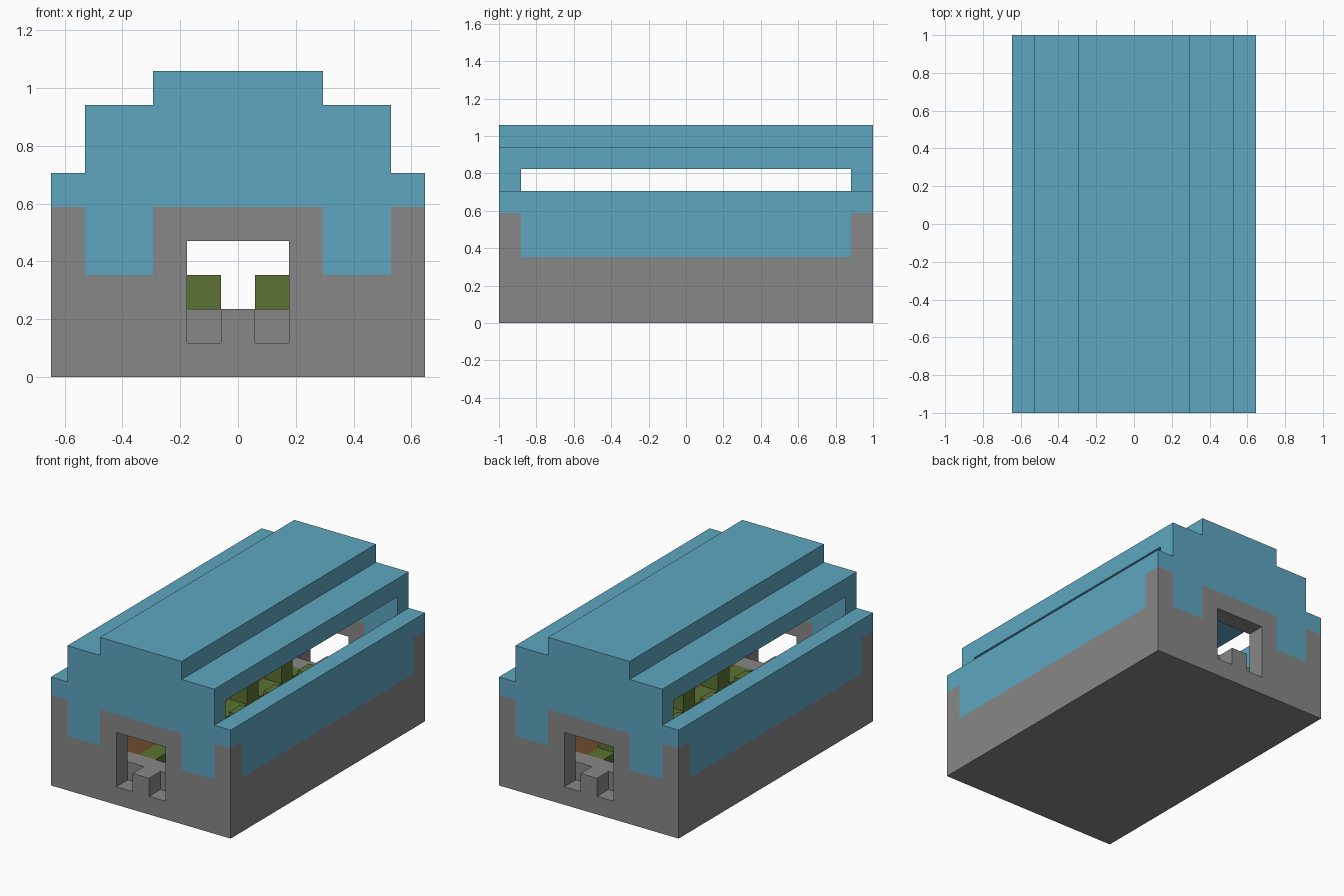
import bpy
import bmesh

U = 2 / 17  # size of one building block

cube = bpy.data.objects.get("Cube")
if cube:
    bpy.data.objects.remove(cube, do_unlink=True)


def material(name, rgb):
    mat = bpy.data.materials.new(name)
    mat.use_nodes = True
    color = (*rgb, 1)
    mat.diffuse_color = color
    bsdf = mat.node_tree.nodes["Principled BSDF"]
    bsdf.inputs["Base Color"].default_value = color
    bsdf.inputs["Roughness"].default_value = 0.9
    return mat


BLUE = material("sky_blue", (0.112, 0.381, 0.527))
GRAY = material("stone_gray", (0.24, 0.245, 0.24))
GREEN = material("olive_green", (0.107, 0.17, 0.033))
BROWN = material("earth_brown", (0.16, 0.075, 0.028))


def prism(name, outline, y0, y1, mat, both_ends=False):
    """Extrude a right-half outline along y and mirror it across the centre."""
    bm = bmesh.new()
    rings = [[bm.verts.new((x * U, y * U, z * U)) for x, z in outline] for y in (y0, y1)]
    front, back = rings
    bm.faces.new(front)
    bm.faces.new(back[::-1])
    n = len(outline)
    for i in range(n):
        j = (i + 1) % n
        if outline[i][0] == 0 and outline[j][0] == 0:
            continue  # leave the centre seam open
        bm.faces.new((front[i], back[i], back[j], front[j]))
    bmesh.ops.recalc_face_normals(bm, faces=bm.faces)
    mesh = bpy.data.meshes.new(name)
    bm.to_mesh(mesh)
    bm.free()
    mesh.materials.append(mat)
    obj = bpy.data.objects.new(name, mesh)
    bpy.context.collection.objects.link(obj)
    mirror = obj.modifiers.new("Mirror", "MIRROR")
    mirror.use_axis = (True, both_ends, False)
    return obj


def rect(x0, x1, z0, z1):
    return [(x0, z0), (x1, z0), (x1, z1), (x0, z1)]


# End walls: stone with a doorway and centre step, interlocked with blue gables
prism("end_wall_stone",
      [(0, 0), (5.5, 0), (5.5, 5), (4.5, 5), (4.5, 3), (2.5, 3), (2.5, 5), (0, 5),
       (0, 4), (1.5, 4), (1.5, 1), (0.5, 1), (0.5, 2), (0, 2)],
      -8.5, -7.5, GRAY, True)
prism("end_wall_gable",
      [(0, 5), (2.5, 5), (2.5, 3), (4.5, 3), (4.5, 5), (5.5, 5), (5.5, 6), (4.5, 6),
       (4.5, 8), (2.5, 8), (2.5, 9), (0, 9)],
      -8.5, -7.5, BLUE, True)

# Stone tray with low side walls, and the blue walls above it
prism("base_tray", [(0, 0), (5.5, 0), (5.5, 3), (4.5, 3), (4.5, 1), (0, 1)],
      -7.5, 7.5, GRAY)
prism("side_wall", rect(4.5, 5.5, 3, 6), -7.5, 7.5, BLUE)

# Stepped roof floating above the side openings
prism("roof", [(0, 8), (1.5, 8), (1.5, 7), (4.5, 7), (4.5, 8), (2.5, 8), (2.5, 9), (0, 9)],
      -7.5, 7.5, BLUE)

# Interior landings, beds and rows of green blocks beside the aisle
prism("landing", rect(0, 4.5, 1, 2), -7.5, -6.5, GRAY, True)
prism("earth_bed", rect(1.5, 4.5, 1, 2), -6.5, 6.5, BROWN)
prism("green_edge", rect(0.5, 1.5, 1, 2), -6.5, 6.5, GREEN)
for y in (-4, -1, 2, 5):
    prism("green_block", rect(0.5, 1.5, 2, 3), y - 0.5, y + 0.5, GREEN)
